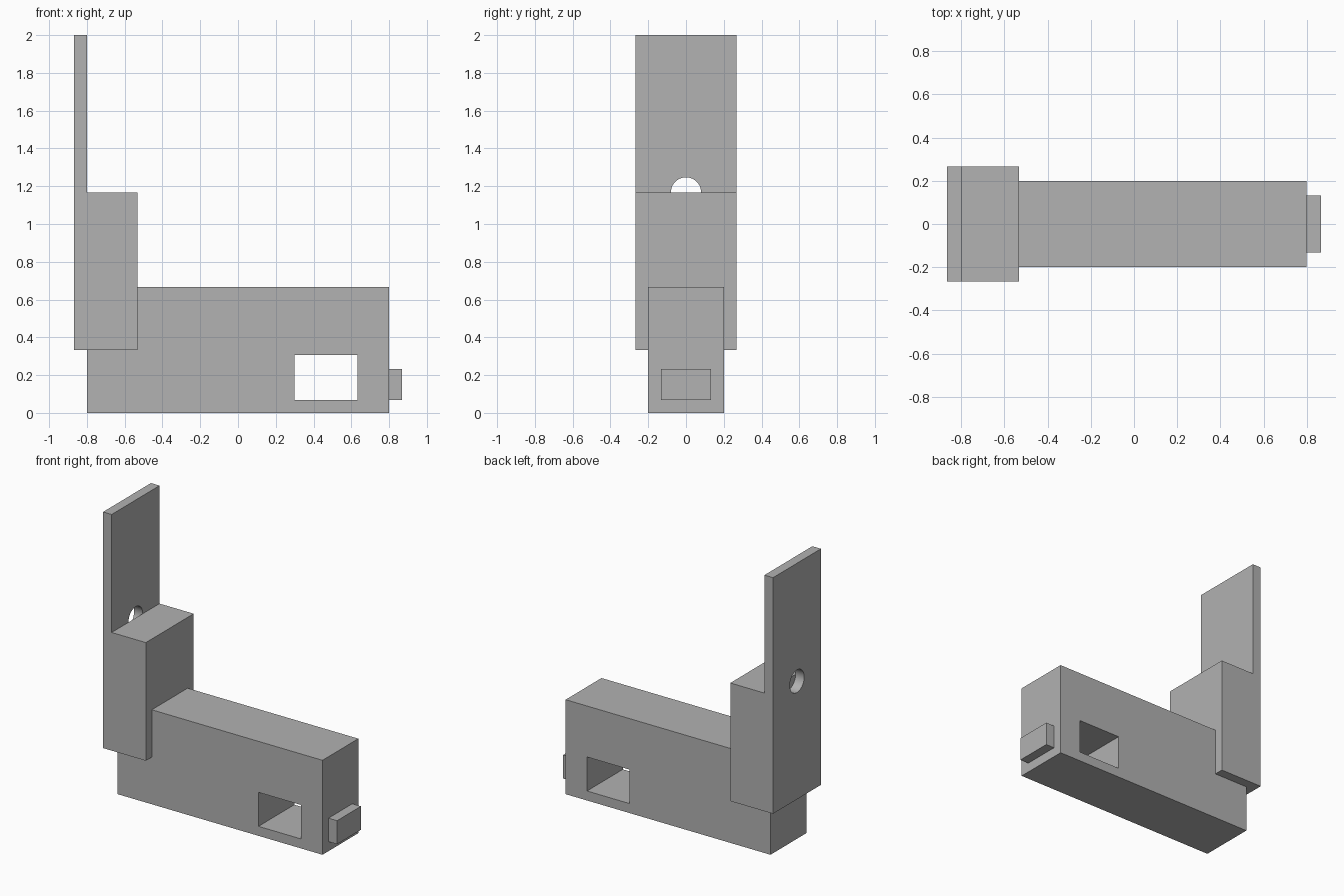
import bpy
import math

default = bpy.data.objects.get("Cube")
if default:
    bpy.data.objects.remove(default, do_unlink=True)

# Single plain grey
grey = bpy.data.materials.new("plain_grey")
grey.use_nodes = True
colour = (0.445, 0.445, 0.445, 1)
grey.diffuse_color = colour
grey.node_tree.nodes["Principled BSDF"].inputs["Base Color"].default_value = colour


def box(name, x, y, z):
    """Box from (min, max) ranges on each axis."""
    bpy.ops.mesh.primitive_cube_add(size=1, location=[sum(r) / 2 for r in (x, y, z)])
    ob = bpy.context.object
    ob.name = name
    ob.scale = [r[1] - r[0] for r in (x, y, z)]
    bpy.ops.object.transform_apply(location=False, rotation=False, scale=True)
    ob.data.materials.append(grey)
    return ob


def cut(target, cutter):
    """Subtract the cutter and remove it."""
    mod = target.modifiers.new("cut", 'BOOLEAN')
    mod.operation = 'DIFFERENCE'
    mod.solver = 'EXACT'
    mod.object = cutter
    bpy.ops.object.select_all(action='DESELECT')
    target.select_set(True)
    bpy.context.view_layer.objects.active = target
    bpy.ops.object.modifier_apply(modifier=mod.name)
    bpy.data.objects.remove(cutter, do_unlink=True)


# Long body with a rectangular window right through it
body = box("body", (-0.8, 0.8), (-0.2, 0.2), (0, 0.667))
cut(body, box("window_cutter", (0.3, 0.633), (-0.5, 0.5), (0.067, 0.307)))

# Small tab on the end of the body
box("end_tab", (0.8, 0.867), (-0.133, 0.133), (0.067, 0.233))

# Wider block straddling the other end
box("shoulder_block", (-0.8, -0.533), (-0.267, 0.267), (0.333, 1.167))

# Tall thin plate, pierced by a round hole level with the block's top
plate = box("back_plate", (-0.867, -0.8), (-0.267, 0.267), (0.333, 2))
bpy.ops.mesh.primitive_cylinder_add(vertices=48, radius=0.08, depth=0.4,
                                    location=(-0.833, 0, 1.167),
                                    rotation=(0, math.pi / 2, 0))
hole = bpy.context.object
hole.name = "hole_cutter"
hole.data.materials.append(grey)
cut(plate, hole)
bpy.ops.object.shade_smooth_by_angle(angle=math.radians(30))
